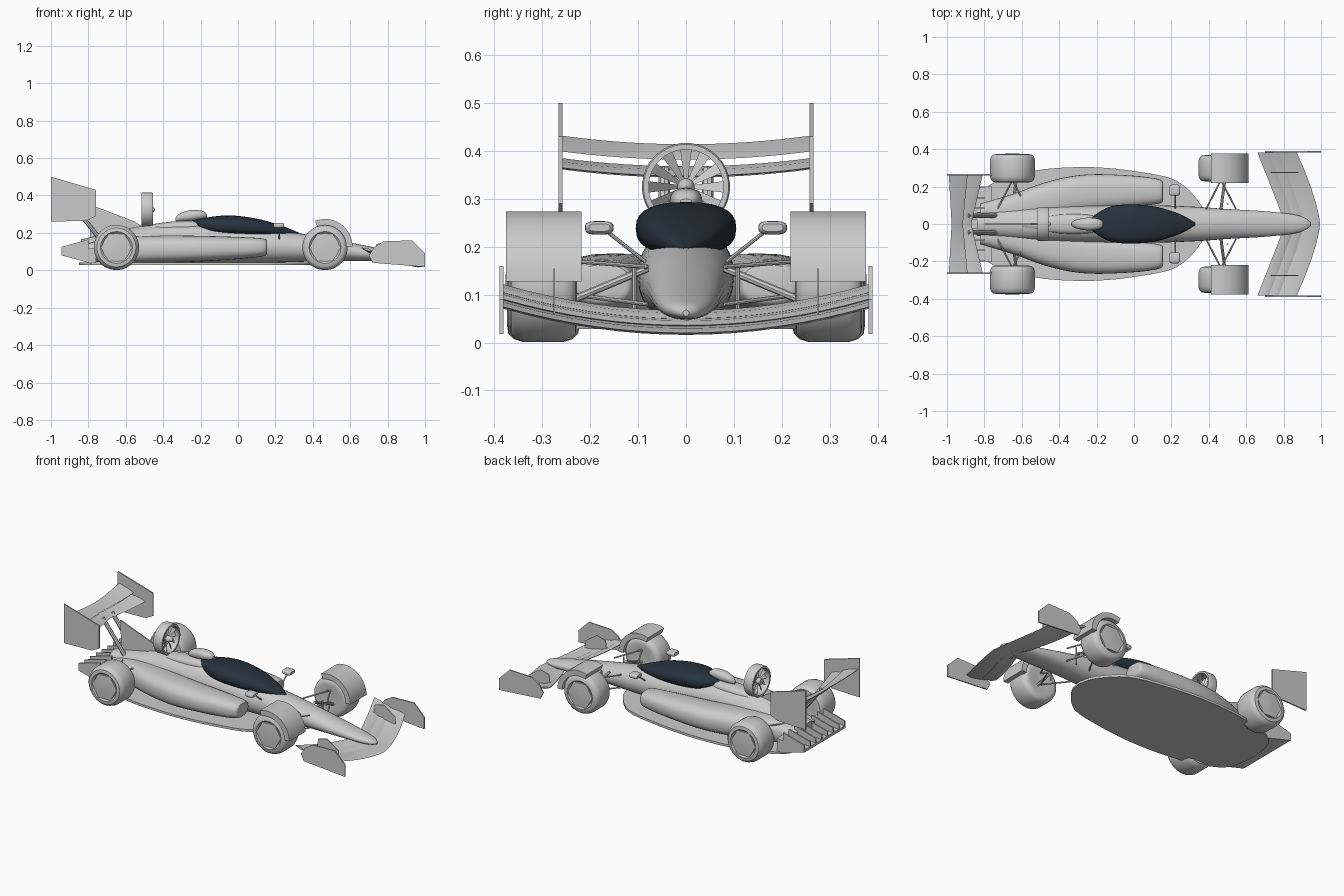
import bpy, bmesh, math
from math import sin, cos, pi, radians
from mathutils import Vector

old = bpy.data.objects.get("Cube")
if old:
    bpy.data.objects.remove(old, do_unlink=True)


def material(name, rgb):
    m = bpy.data.materials.new(name)
    m.use_nodes = True
    m.diffuse_color = (*rgb, 1)
    m.node_tree.nodes["Principled BSDF"].inputs["Base Color"].default_value = (*rgb, 1)
    return m


GREY = material("body grey", (0.6, 0.6, 0.6))
DARK = material("canopy dark blue", (0.02, 0.032, 0.045))
made = []


def build(name, verts, faces, mat=GREY):
    bm = bmesh.new()
    vs = [bm.verts.new(v) for v in verts]
    for f in faces:
        bm.faces.new([vs[i] for i in f])
    bmesh.ops.recalc_face_normals(bm, faces=bm.faces)
    mesh = bpy.data.meshes.new(name)
    bm.to_mesh(mesh)
    bm.free()
    mesh.materials.append(mat)
    ob = bpy.data.objects.new(name, mesh)
    bpy.context.collection.objects.link(ob)
    made.append(ob)
    return ob


def skin(name, rings, mat=GREY, loop=False):
    """Skin over a row of equal rings, capped at both ends or joined end to end."""
    n, m = len(rings[0]), len(rings)
    faces = []
    for i in range(m if loop else m - 1):
        a, b = i * n, (i + 1) % m * n
        faces += [(a + j, a + (j + 1) % n, b + (j + 1) % n, b + j) for j in range(n)]
    if not loop:
        faces += [tuple(range(n)), tuple(range((m - 1) * n, m * n))]
    return build(name, [v for r in rings for v in r], faces, mat)


def smooth_rows(rows, steps=4):
    """Catmull-Rom refinement of a table of sections."""
    out = []
    for i in range(len(rows) - 1):
        a, b, c, d = rows[max(i - 1, 0)], rows[i], rows[i + 1], rows[min(i + 2, len(rows) - 1)]
        for k in range(steps):
            t = k / steps
            out.append([q + t * (r - p + t * (2 * p - 5 * q + 4 * r - s + t * (3 * (q - r) + s - p))) / 2
                        for p, q, r, s in zip(a, b, c, d)])
    return out + [rows[-1]]


def loft(name, rows, mat=GREY, power=2.3, n=28):
    """Rows are x, y centre, half width, bottom z, top z."""
    rings = []
    for x, yc, hw, z0, z1 in smooth_rows(rows):
        ring = []
        for k in range(n):
            c, s = cos(2 * pi * k / n), sin(2 * pi * k / n)
            e = 2 / power
            ring.append((x, yc + math.copysign(abs(c) ** e, c) * hw,
                         (z0 + z1) / 2 + math.copysign(abs(s) ** e, s) * (z1 - z0) / 2))
        rings.append(ring)
    return skin(name, rings, mat)


def plate(name, pts, y, t=0.008):
    """Upright plate cut from an x-z outline."""
    return skin(name, [[(x, y + d, z) for x, z in pts] for d in (-t / 2, t / 2)])


def lathe(name, profile, centre, axis, n=36, loop=False):
    """Spin (radius, offset) pairs about the x or y axis."""
    cx, cy, cz = centre
    ang = [2 * pi * (k + 0.5) / n for k in range(n)]
    rings = []
    for r, o in profile:
        if axis == "y":
            rings.append([(cx + r * sin(a), cy + o, cz + r * cos(a)) for a in ang])
        else:
            rings.append([(cx + o, cy + r * sin(a), cz + r * cos(a)) for a in ang])
    return skin(name, rings, loop=loop)


def rod(name, a, b, r=0.006):
    a, b = Vector(a), Vector(b)
    q = (b - a).to_track_quat("Z", "Y")
    return skin(name, [[p + q @ Vector((r * cos(k * pi / 4), r * sin(k * pi / 4), 0))
                        for k in range(8)] for p in (a, b)])


def wing(name, half, section, n=16):
    """Section gives leading x, z, trailing x, z and thickness at a span fraction."""
    rings = []
    for i in range(n + 1):
        t = 2 * i / n - 1
        xl, zl, xt, zt, th = section(abs(t))
        xm, zm = xl + (xt - xl) * 0.35, zl + (zt - zl) * 0.25
        rings.append([(x, t * half, z) for x, z in
                      ((xl, zl), (xm, zm + th / 2), (xt, zt + 0.002), (xt, zt - 0.002), (xm, zm - th / 2))])
    return skin(name, rings)


# Central body and canopy
loft("fuselage", [(0.945, 0, 0.006, 0.055, 0.068), (0.92, 0, 0.03, 0.05, 0.082), (0.85, 0, 0.052, 0.048, 0.098),
                  (0.7, 0, 0.068, 0.05, 0.128), (0.5, 0, 0.08, 0.05, 0.168), (0.33, 0, 0.092, 0.045, 0.197),
                  (0.1, 0, 0.1, 0.04, 0.222), (-0.2, 0, 0.1, 0.04, 0.245), (-0.45, 0, 0.095, 0.04, 0.24),
                  (-0.65, 0, 0.085, 0.045, 0.205), (-0.84, 0, 0.06, 0.07, 0.165)], power=2.1)
loft("canopy", [(0.328, 0, 0.006, 0.19, 0.2), (0.25, 0, 0.05, 0.186, 0.232), (0.12, 0, 0.092, 0.182, 0.272),
                (-0.03, 0, 0.105, 0.185, 0.293), (-0.15, 0, 0.085, 0.2, 0.285), (-0.25, 0, 0.015, 0.24, 0.264)],
     DARK, power=2.5)
loft("engine_fairing", [(-0.17, 0, 0.03, 0.2, 0.25), (-0.25, 0, 0.05, 0.2, 0.265), (-0.4, 0, 0.05, 0.2, 0.255),
                        (-0.6, 0, 0.02, 0.18, 0.22)])
loft("air_intake", [(-0.165, 0, 0.012, 0.285, 0.3), (-0.19, 0, 0.028, 0.275, 0.318), (-0.25, 0, 0.034, 0.265, 0.322),
                    (-0.31, 0, 0.022, 0.262, 0.305), (-0.335, 0, 0.006, 0.265, 0.28)])

# Floor and diffuser
edge = smooth_rows([(0.39, 0), (0.36, 0.1), (0.23, 0.23), (0.02, 0.28), (-0.2, 0.303), (-0.4, 0.3), (-0.56, 0.28),
                    (-0.72, 0.235), (-0.82, 0.16), (-0.85, 0)])
outline = list(edge) + [(x, -y) for x, y in edge[-2:0:-1]]
skin("floor", [[(x, y, z) for x, y in outline] for z in (0.028, 0.042)])
skin("diffuser_ramp", [[(x, y, z) for x, z in ((-0.76, 0.03), (-0.945, 0.08), (-0.945, 0.095), (-0.76, 0.12))]
                       for y in (-0.2, 0.2)])
for i in range(8):
    plate("diffuser_strake", [(-0.8, 0.06), (-0.945, 0.085), (-0.945, 0.125), (-0.8, 0.165)], -0.196 + 0.056 * i)

# Open cooling fan
FAN = (-0.485, 0, 0.325)
lathe("fan_ring", [(0.078, -0.03), (0.089, -0.03), (0.092, -0.024), (0.092, 0.024), (0.089, 0.03), (0.078, 0.03)],
      FAN, "x", loop=True)
lathe("fan_hub", [(0.018, -0.03), (0.018, 0.02), (0.012, 0.035), (0.002, 0.042)], FAN, "x", 20)
for k in range(12):
    a = k * pi / 6
    radial, side = Vector((0, sin(a), cos(a))), Vector((0, cos(a), -sin(a)))
    rings = []
    for r, w in ((0.014, 0.004), (0.08, 0.012)):
        c = Vector(FAN) + radial * r
        chord = side * w + Vector((w * 0.8, 0, 0))
        off = Vector((0.0015, 0, 0))
        rings.append([c - chord - off, c + chord - off, c + chord + off, c - chord + off])
    skin("fan_blade", rings)

# Tail fin and rear wing
plate("tail_fin", [(-0.5, 0.225), (-0.55, 0.26), (-0.8, 0.355), (-0.79, 0.17), (-0.6, 0.18)], 0)
wing("rear_wing_main", 0.26, lambda t: (-0.87 + 0.06 * t, 0.348 + 0.017 * t * t,
                                       -0.93 + 0.025 * t, 0.366 + 0.017 * t * t, 0.016))
wing("rear_wing_flap", 0.26, lambda t: (-0.915 + 0.025 * t, 0.382 + 0.017 * t * t,
                                       -0.975 - 0.015 * t, 0.412 + 0.018 * t * t, 0.014))

# Front wing
def front_element(a, b, za, zb):
    def section(t):
        lead, trail, lift = 0.995 - 0.125 * t ** 1.4, 0.81 - 0.15 * t, 0.055 * t * t
        return lead + (trail - lead) * a, za + lift, lead + (trail - lead) * b, zb + lift, 0.014
    return section


wing("front_wing_main", 0.383, front_element(0, 0.5, 0.02, 0.032))
wing("front_wing_middle", 0.383, front_element(0.47, 0.75, 0.036, 0.048))
wing("front_wing_flap", 0.383, front_element(0.72, 1, 0.05, 0.065))

TYRE = [(0.05, -0.07), (0.085, -0.076), (0.104, -0.073), (0.115, -0.062), (0.121, -0.043), (0.121, 0.043),
        (0.115, 0.062), (0.104, 0.073), (0.085, 0.076), (0.075, 0.066)]

for s, label in ((1, "left_"), (-1, "right_")):
    # Side pods
    loft(label + "side_pod", [(0.155, s * 0.172, 0.045, 0.095, 0.155), (0.135, s * 0.174, 0.065, 0.075, 0.17),
                              (0.0, s * 0.175, 0.083, 0.06, 0.178), (-0.25, s * 0.165, 0.1, 0.045, 0.185),
                              (-0.45, s * 0.13, 0.1, 0.04, 0.185), (-0.65, s * 0.08, 0.08, 0.04, 0.175),
                              (-0.82, s * 0.06, 0.05, 0.05, 0.14)], power=2.6)
    # Wing end plates and struts
    plate(label + "rear_end_plate", [(-1, 0.5), (-0.76, 0.43), (-0.76, 0.29), (-0.81, 0.265), (-1, 0.26)], s * 0.262)
    plate(label + "front_end_plate", [(0.7, 0.08), (0.73, 0.125), (0.78, 0.155), (0.93, 0.16), (1, 0.09),
                                      (1, 0.018), (0.72, 0.04)], s * 0.385)
    plate(label + "front_wing_fence", [(0.73, 0.08), (0.74, 0.14), (0.8, 0.155), (0.88, 0.1), (0.88, 0.055)], s * 0.275, 0.004)
    rod(label + "rear_wing_strut", (-0.74, s * 0.045, 0.17), (-0.89, s * 0.045, 0.36), 0.012)

    # Wheels with six-sided hub covers
    for end, x, scale in (("rear", -0.65, 1), ("front", 0.465, 0.92)):
        y = s * 0.298
        lathe(label + end + "_wheel", [(r, s * o * scale) for r, o in TYRE], (x, y, 0.122), "y")
        lathe(label + end + "_hub_cover", [(0.083, s * 0.05), (0.083, s * 0.074 * scale), (0.05, s * 0.077 * scale),
                                           (0.012, s * 0.079 * scale)], (x, y, 0.122), "y", 6)
        # Suspension arms
        inner, hub = s * 0.08, s * 0.235
        for dx, z0, z1 in ((-0.08, 0.158, 0.17), (0.08, 0.158, 0.17), (-0.08, 0.08, 0.1), (0.08, 0.08, 0.1)):
            rod(label + end + "_wishbone", (x + dx, inner, z0), (x, hub, z1), 0.0045)
        rod(label + end + "_push_rod", (x, inner, 0.155), (x + 0.02, hub, 0.09), 0.008)
    rod(label + "steering_post", (0.5, s * 0.108, 0.06), (0.5, s * 0.108, 0.165), 0.005)

    # Front wheel fender
    arc = [radians(111 - 111 * k / 16) for k in range(17)]
    skin(label + "front_fender", [[(0.465 + r * cos(a), y, 0.127 + r * sin(a)) for r, y in
                                   ((0.114, s * 0.218), (0.147, s * 0.218), (0.147, s * 0.376), (0.114, s * 0.376))]
                                  for a in arc])

    # Mirror
    loft(label + "mirror", [(0.19, s * 0.181, 0.024, 0.23, 0.25), (0.2, s * 0.181, 0.029, 0.226, 0.253),
                            (0.235, s * 0.181, 0.029, 0.226, 0.253), (0.246, s * 0.181, 0.022, 0.232, 0.248)], power=3.2)
    rod(label + "mirror_stalk", (0.22, s * 0.08, 0.165), (0.22, s * 0.165, 0.232), 0.004)

# Smooth shading with sharp edges kept
bpy.ops.object.select_all(action="DESELECT")
for ob in made:
    ob.select_set(True)
bpy.context.view_layer.objects.active = made[0]
bpy.ops.object.shade_smooth_by_angle(angle=radians(35))
